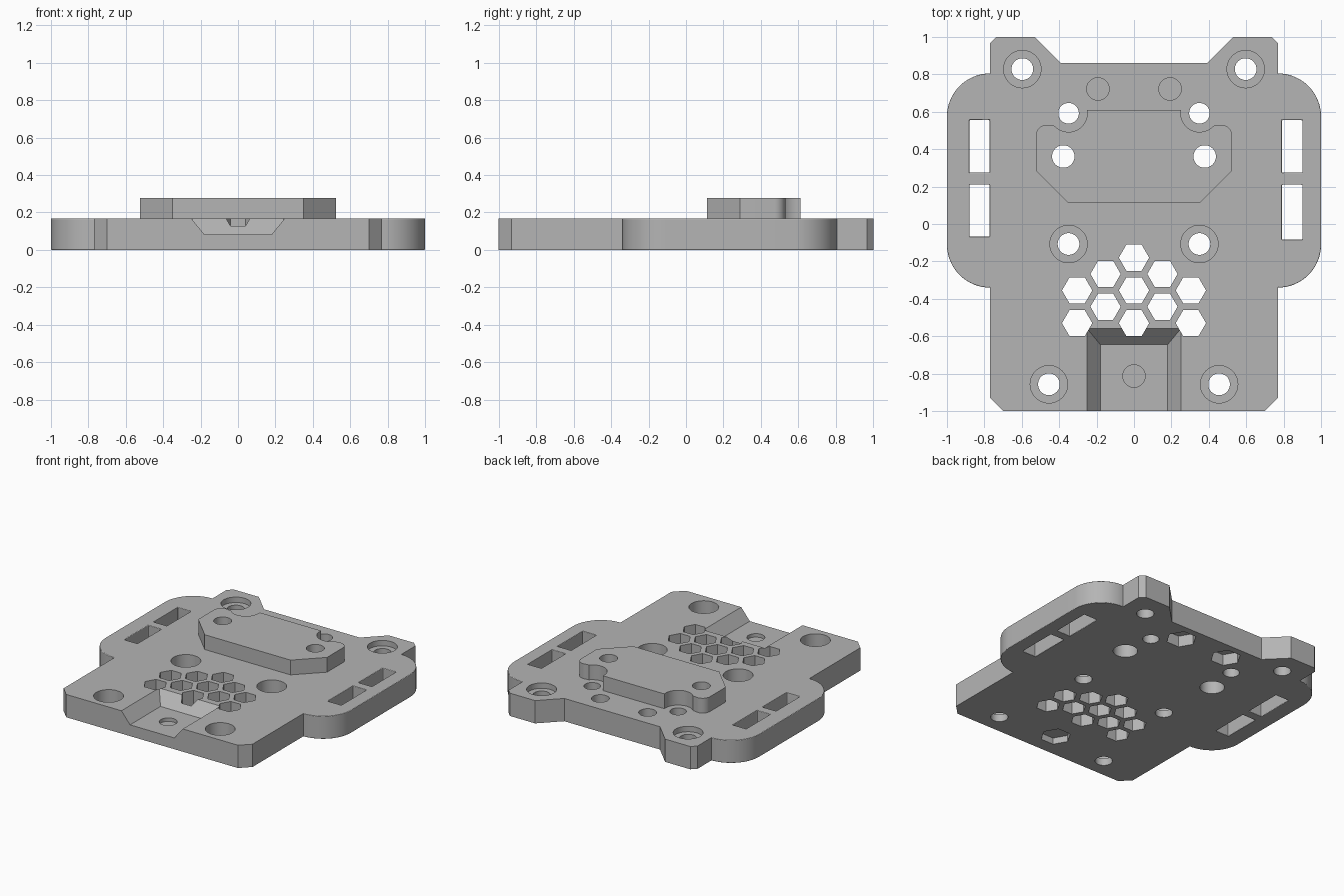
import bpy, bmesh, math

cube = bpy.data.objects.get("Cube")
if cube:
    bpy.data.objects.remove(cube, do_unlink=True)

grey = bpy.data.materials.new("plain grey")
grey.use_nodes = True
COLOUR = (0.46, 0.46, 0.46, 1)
grey.diffuse_color = COLOUR
grey.node_tree.nodes["Principled BSDF"].inputs["Base Color"].default_value = COLOUR

TOP = 0.168        # top of the plate
BLOCK_TOP = 0.277  # top of the raised block
FLOOR = 0.083      # floor of the front channel


def arc(cx, cy, r, start, end, steps):
    angles = [math.radians(start + (end - start) * i / steps) for i in range(steps + 1)]
    return [(cx + r * math.cos(a), cy + r * math.sin(a)) for a in angles]


def mirrored(half):
    """Close a right-hand outline with its mirror image."""
    return half + [(-x, y) for x, y in reversed(half)]


def make_object(name, bm):
    bmesh.ops.recalc_face_normals(bm, faces=bm.faces)
    mesh = bpy.data.meshes.new(name)
    bm.to_mesh(mesh)
    bm.free()
    mesh.materials.append(grey)
    obj = bpy.data.objects.new(name, mesh)
    bpy.context.collection.objects.link(obj)
    return obj


def prism(name, outline, z0, z1):
    bm = bmesh.new()
    face = bm.faces.new([bm.verts.new((x, y, z0)) for x, y in outline])
    side = bmesh.ops.extrude_face_region(bm, geom=[face])["geom"]
    verts = [v for v in side if isinstance(v, bmesh.types.BMVert)]
    bmesh.ops.translate(bm, verts=verts, vec=(0, 0, z1 - z0))
    return make_object(name, bm)


def apply(obj, mod):
    bpy.ops.object.select_all(action="DESELECT")
    bpy.context.view_layer.objects.active = obj
    obj.select_set(True)
    bpy.ops.object.modifier_apply(modifier=mod.name)


def combine(obj, other, operation):
    mod = obj.modifiers.new("combine", "BOOLEAN")
    mod.operation = operation
    mod.solver = "EXACT"
    mod.object = other
    apply(obj, mod)
    bpy.data.objects.remove(other, do_unlink=True)


def drill(obj, x, y, r, z0, z1, sides=48):
    outline = arc(x, y, r, 0, 360, sides)[:-1]
    combine(obj, prism("hole_cutter", outline, z0, z1), "DIFFERENCE")


# Main plate with chamfered front corners and two rear lugs
plate = prism("mounting_plate", mirrored([
    (0.7, -1), (0.77, -0.93), (0.77, 0.965), (0.735, 1), (0.53, 1), (0.39, 0.86)]), 0, TOP)

# Rounded side wings with strap slots and softened edges
R = 0.23
wings = prism("side_wings", mirrored(
    arc(1 - R, -0.34 + R, R, -90, 0, 16) + arc(1 - R, 0.805 - R, R, 0, 90, 16)), 0, TOP)
slots = [(0.79, 0.9, 0.275, 0.555), (0.79, 0.9, -0.083, 0.21),
         (-0.88, -0.772, 0.275, 0.555), (-0.88, -0.772, -0.068, 0.21)]
for x0, x1, y0, y1 in slots:
    cutter = prism("slot_cutter", [(x0, y0), (x1, y0), (x1, y1), (x0, y1)], -0.1, 0.4)
    combine(wings, cutter, "DIFFERENCE")
bevel = wings.modifiers.new("soft_edges", "BEVEL")
bevel.width = 0.012
bevel.segments = 3
bevel.limit_method = "ANGLE"
apply(wings, bevel)
combine(plate, wings, "UNION")

# Raised block, notched around the two rear holes
block = prism("raised_block", mirrored(
    [(0.35, 0.112), (0.525, 0.287)] + arc(0.467, 0.472, 0.058, 0, 110, 12)
    + arc(0.35, 0.592, 0.1, -42, -180, 20) + [(0.25, 0.61)]), TOP - 0.03, BLOCK_TOP)
combine(plate, block, "UNION")

# Sloped channel open at the front
bm = bmesh.new()
rings = []
for z, t in ((FLOOR, 0), (0.248, 2 * (TOP - FLOOR) / (TOP - FLOOR))):
    k = (z - FLOOR) / (TOP - FLOOR)
    w, back = 0.18 + 0.07 * k, -0.645 + 0.085 * k
    rings.append([bm.verts.new((x, y, z)) for x, y in
                  ((-w, -1.2), (w, -1.2), (w, back), (-w, back))])
for ring in rings:
    bm.faces.new(ring)
for i in range(4):
    j = (i + 1) % 4
    bm.faces.new((rings[0][i], rings[0][j], rings[1][j], rings[1][i]))
combine(plate, make_object("channel_cutter", bm), "DIFFERENCE")

for s in (-1, 1):
    # Counterbored screw holes: x, y, counterbore depth
    for x, y, depth in ((0.597, 0.828, 0.04), (0.35, -0.107, 0.115), (0.455, -0.857, 0.115)):
        drill(plate, s * x, y, 0.1, TOP - depth, 0.4)
        drill(plate, s * x, y, 0.058, -0.1, 0.4)
    # Plain holes in the notches, and block holes bored wider from below
    drill(plate, s * 0.35, 0.592, 0.055, -0.1, 0.4)
    drill(plate, s * 0.378, 0.361, 0.06, -0.1, 0.4)
    drill(plate, s * 0.378, 0.361, 0.082, -0.1, 0.13)
    # Rear blind holes above hexagonal nut pockets
    drill(plate, s * 0.193, 0.722, 0.06, 0.092, 0.4)
    drill(plate, s * 0.193, 0.722, 0.103, -0.1, 0.082, 6)

# Front blind hole and nut pocket in the channel floor
drill(plate, 0, -0.813, 0.06, 0.057, 0.4)
drill(plate, 0, -0.813, 0.103, -0.1, 0.047, 6)

# Honeycomb vent
for col, ys in ((0, (-0.18, -0.355, -0.53)), (1, (-0.267, -0.442)), (2, (-0.355, -0.53))):
    for s in ((1,) if col == 0 else (-1, 1)):
        for y in ys:
            drill(plate, s * col * 0.152, y, 0.081, -0.1, 0.4, 6)

bpy.ops.object.select_all(action="DESELECT")
bpy.context.view_layer.objects.active = plate
plate.select_set(True)
bpy.ops.object.shade_smooth_by_angle(angle=math.radians(12))
